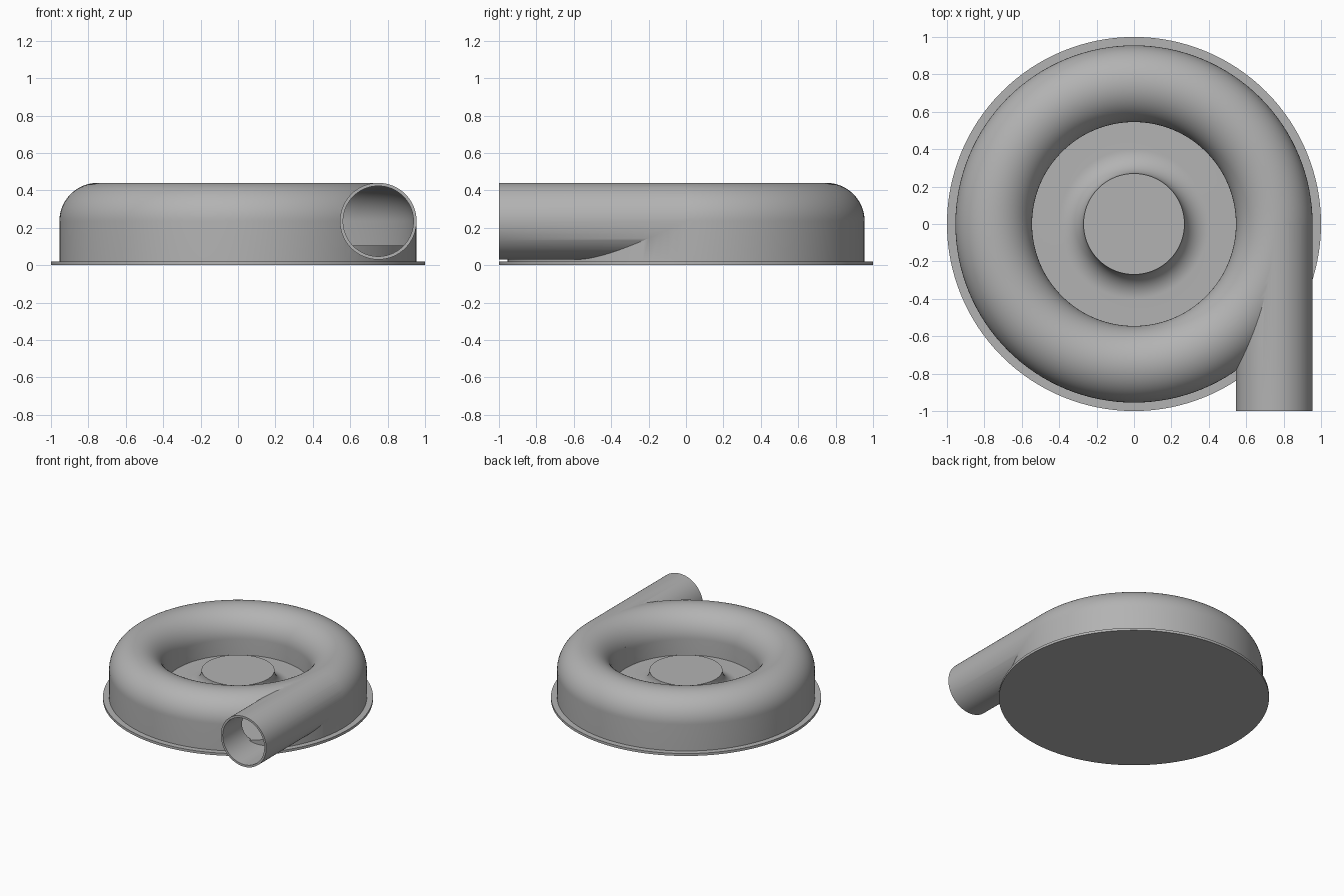
import bpy, bmesh, math
from mathutils import Matrix, Vector

if "Cube" in bpy.data.objects:
    bpy.data.objects.remove(bpy.data.objects["Cube"], do_unlink=True)

MID, TUBE, AXIS = 0.75, 0.205, 0.235   # volute ring radius, tube radius, height
FLOOR, WALL = 0.105, 0.016             # inner floor height, shell thickness

metal = bpy.data.materials.new("cast grey")
metal.use_nodes = True
grey = (0.45, 0.45, 0.45, 1)
metal.diffuse_color = grey
metal.node_tree.nodes["Principled BSDF"].inputs["Base Color"].default_value = grey


def add_object(name, bm):
    bmesh.ops.recalc_face_normals(bm, faces=bm.faces)
    mesh = bpy.data.meshes.new(name)
    bm.to_mesh(mesh)
    bm.free()
    obj = bpy.data.objects.new(name, mesh)
    bpy.context.collection.objects.link(obj)
    mesh.materials.append(metal)
    return obj


def arc(cx, cz, r, start, end, steps=24):
    angles = [math.radians(start + (end - start) * i / steps) for i in range(steps + 1)]
    return [(cx + r * math.cos(a), cz + r * math.sin(a)) for a in angles]


def lathe(name, profile, closed=False, steps=128):
    """Turn a profile of (radius, height) points around z."""
    bm = bmesh.new()
    verts = [bm.verts.new((r, 0, z)) for r, z in profile]
    loop = verts + verts[:1] if closed else verts
    edges = [bm.edges.new(pair) for pair in zip(loop, loop[1:])]
    bmesh.ops.spin(bm, geom=verts + edges, cent=(0, 0, 0), axis=(0, 0, 1),
                   angle=math.tau, steps=steps, use_merge=True)
    bmesh.ops.remove_doubles(bm, verts=bm.verts, dist=1e-5)
    return add_object(name, bm)


def cylinder_y(name, radius, y0, y1):
    """Cylinder along y, in line with the volute ring."""
    bm = bmesh.new()
    place = Matrix.Translation((MID, (y0 + y1) / 2, AXIS)) @ Matrix.Rotation(math.pi / 2, 4, "X")
    bmesh.ops.create_cone(bm, cap_ends=True, segments=96, radius1=radius,
                          radius2=radius, depth=y1 - y0, matrix=place)
    return add_object(name, bm)


def boolean(obj, other, operation):
    mod = obj.modifiers.new(operation.lower(), "BOOLEAN")
    mod.object, mod.operation, mod.solver = other, operation, "EXACT"
    bpy.context.view_layer.objects.active = obj
    bpy.ops.object.modifier_apply(modifier=mod.name)


# Casing: base flange, volute ring and flared centre hub in one turned profile
flare = AXIS - FLOOR
casing = lathe("volute_casing", [(0, 0), (1, 0), (1, 0.02), (MID + TUBE, 0.02)]
               + arc(MID, AXIS, TUBE, 0, 180, 40)
               + [(MID - TUBE, FLOOR)]
               + arc(0.27 + flare, AXIS, flare, 270, 180, 16)
               + [(0, AXIS)])

# Hollow inside the ring
inner = TUBE - WALL
cavity = lathe("cavity_cutter", [(MID - inner, FLOOR), (MID + inner, FLOOR)]
               + arc(MID, AXIS, inner, 0, 180, 40), closed=True)

# Outlet pipe running out to the front, tangent to the ring
pipe = cylinder_y("outlet_pipe", TUBE, -1, 0)
bore = cylinder_y("bore_cutter", inner - 0.001, -1.1, -0.01)
boolean(pipe, bore, "DIFFERENCE")
boolean(pipe, cavity, "DIFFERENCE")

# Open the ring wall into the pipe, above the inner floor only
bm = bmesh.new()
bmesh.ops.create_cube(bm, size=2, matrix=Matrix.Translation((MID, 0, FLOOR + 1)))
upper = add_object("upper_limit", bm)
boolean(bore, upper, "INTERSECT")
boolean(casing, cavity, "DIFFERENCE")
boolean(casing, bore, "DIFFERENCE")
boolean(casing, pipe, "UNION")

for helper in (cavity, bore, upper, pipe):
    bpy.data.objects.remove(helper, do_unlink=True)

# Smooth shading with crisp rims
bpy.ops.object.select_all(action="DESELECT")
casing.select_set(True)
bpy.context.view_layer.objects.active = casing
bpy.ops.object.shade_smooth_by_angle(angle=math.radians(30))
